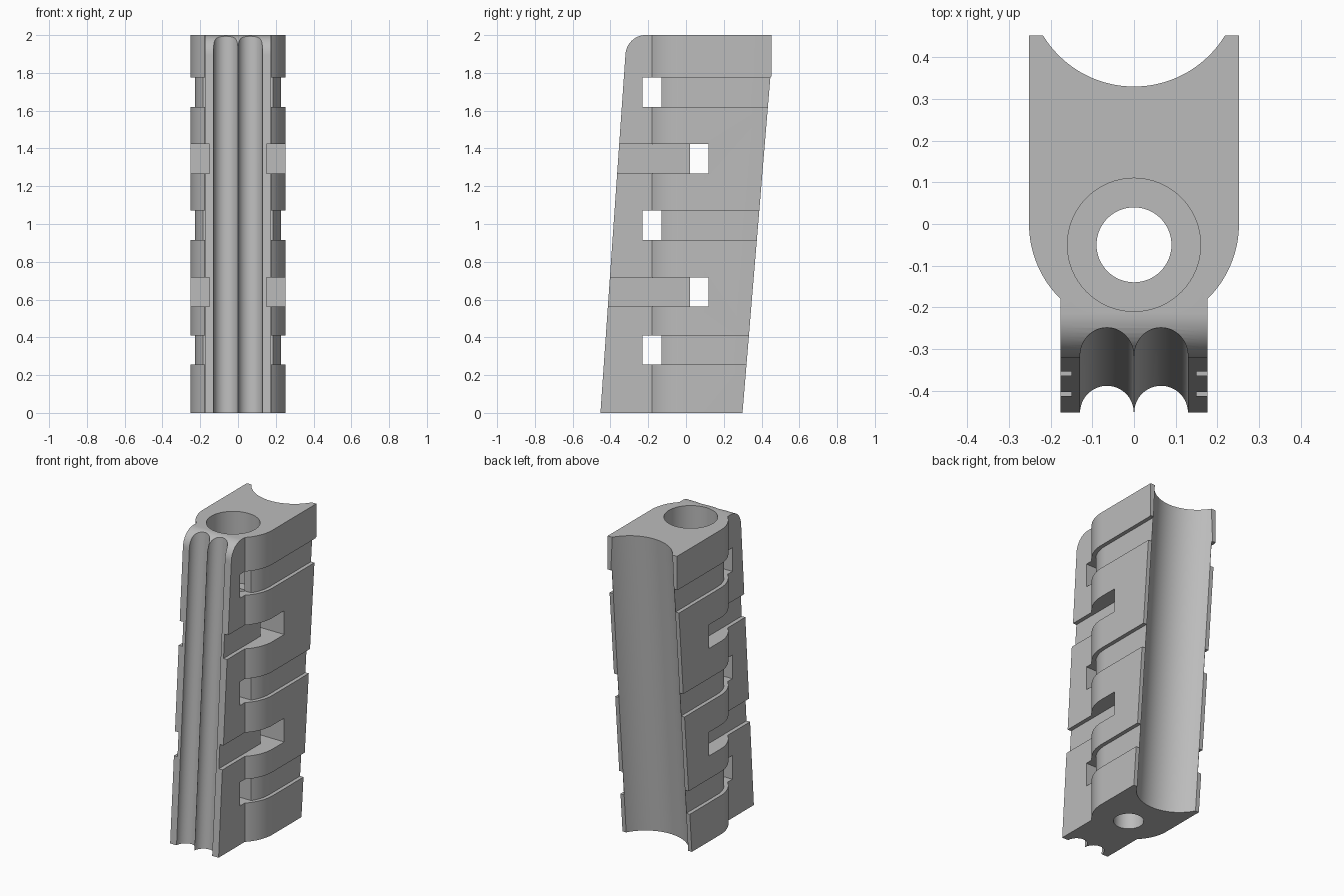
import bpy, bmesh
from math import sin, cos, pi, asin

if "Cube" in bpy.data.objects:
    bpy.data.objects.remove(bpy.data.objects["Cube"], do_unlink=True)

FRONT, BACK = -0.453, 0.453
SLOPE = 0.07        # lean of the front face
BACK_SLOPE = 0.083  # lean of the back face


def make_object(name, bm):
    bmesh.ops.recalc_face_normals(bm, faces=bm.faces[:])
    mesh = bpy.data.meshes.new(name)
    bm.to_mesh(mesh)
    bm.free()
    obj = bpy.data.objects.new(name, mesh)
    bpy.context.collection.objects.link(obj)
    return obj


def prism(name, profile, low, high, lean=0.0, sideways=False):
    """Extrude an (x, y) profile along z, or a (y, z) profile along x."""
    bm = bmesh.new()
    rings = []
    for h in (low, high):
        if sideways:
            rings.append([bm.verts.new((h, a, b)) for a, b in profile])
        else:
            rings.append([bm.verts.new((a, b + lean * h, h)) for a, b in profile])
    n = len(profile)
    bm.faces.new(rings[0])
    bm.faces.new(rings[1])
    for i in range(n):
        j = (i + 1) % n
        bm.faces.new((rings[0][i], rings[0][j], rings[1][j], rings[1][i]))
    return make_object(name, bm)


def arc(cx, cy, rx, ry, start, end, steps):
    return [(cx + rx * cos(start + (end - start) * i / steps),
             cy + ry * sin(start + (end - start) * i / steps))
            for i in range(steps + 1)]


def circle(x, y, r, steps=64):
    return arc(x, y, r, r, 0, 2 * pi, steps)[:-1]


def mirrored(half):
    return half + [(-x, y) for x, y in reversed(half)]


def combine(target, tool, operation):
    mod = target.modifiers.new(tool.name, 'BOOLEAN')
    mod.operation = operation
    mod.solver = 'EXACT'
    mod.object = tool
    bpy.ops.object.select_all(action='DESELECT')
    bpy.context.view_layer.objects.active = target
    target.select_set(True)
    bpy.ops.object.modifier_apply(modifier=mod.name)
    bpy.data.objects.remove(tool, do_unlink=True)


# Plan outline: straight sides, rounded shoulders, narrow front neck
R = 0.252
plan = [(R, 0.6)] + arc(0, 0, R, R, 0, -asin(0.18 / R), 20)
plan += [(0.176, -0.18), (0.176, -0.6)]
grip = prism("grip_body", mirrored(plan), 0, 2)

# Side outline: leaning front and back, rounded top front corner
side = [(FRONT, -0.1 * 0), (0.299, 0), (0.299 + BACK_SLOPE * 1.78, 1.78),
        (BACK, 1.78), (BACK, 2)]
side += arc(-0.215, 1.89, 0.106, 0.11, pi / 2, pi, 14)
combine(grip, prism("side_outline", side, -0.5, 0.5, sideways=True), 'INTERSECT')

# Concave back
combine(grip, prism("back_scoop", circle(0, 0.42, 0.256, 96), -0.1, 2.1, BACK_SLOPE),
        'DIFFERENCE')

# Twin finger flutes down the front
for s in (-1, 1):
    combine(grip, prism("front_flute", circle(s * 0.065, FRONT, 0.0645), -0.1, 2.1, SLOPE),
            'DIFFERENCE')

# Bolt hole and its wide upper bore
combine(grip, prism("bolt_hole", circle(0, -0.05, 0.09), -0.1, 2.1), 'DIFFERENCE')
combine(grip, prism("bolt_bore", circle(0, -0.05, 0.16), 1.53, 2.1), 'DIFFERENCE')

# Shallow strap channels round the sides, joined by a slot through the neck
r = 0.227
channel = [(0.4, -0.23), (0.4, 0.7), (r, 0.7)] + arc(0, 0, r, r, 0, -asin(0.13 / r), 16)
for z in (0.255, 0.915, 1.62):
    combine(grip, prism("strap_channel", mirrored(channel), z, z + 0.156), 'DIFFERENCE')

# Deep strap channels round the front, joined by a slot through the body
wrap = [(0.4, -0.6), (0.4, 0.12), (-0.4, 0.12), (-0.4, -0.6),
        (-0.15, -0.6), (-0.15, 0.02), (0.15, 0.02), (0.15, -0.6)]
for z in (0.562, 1.268):
    combine(grip, prism("front_channel", wrap, z, z + 0.156), 'DIFFERENCE')

# Finish
grey = bpy.data.materials.new("plain_grey")
grey.use_nodes = True
colour = (0.5, 0.5, 0.5, 1)
grey.diffuse_color = colour
grey.node_tree.nodes["Principled BSDF"].inputs["Base Color"].default_value = colour
grip.data.materials.clear()
grip.data.materials.append(grey)
bpy.ops.object.select_all(action='DESELECT')
bpy.context.view_layer.objects.active = grip
grip.select_set(True)
bpy.ops.object.shade_smooth_by_angle(angle=pi / 6)
